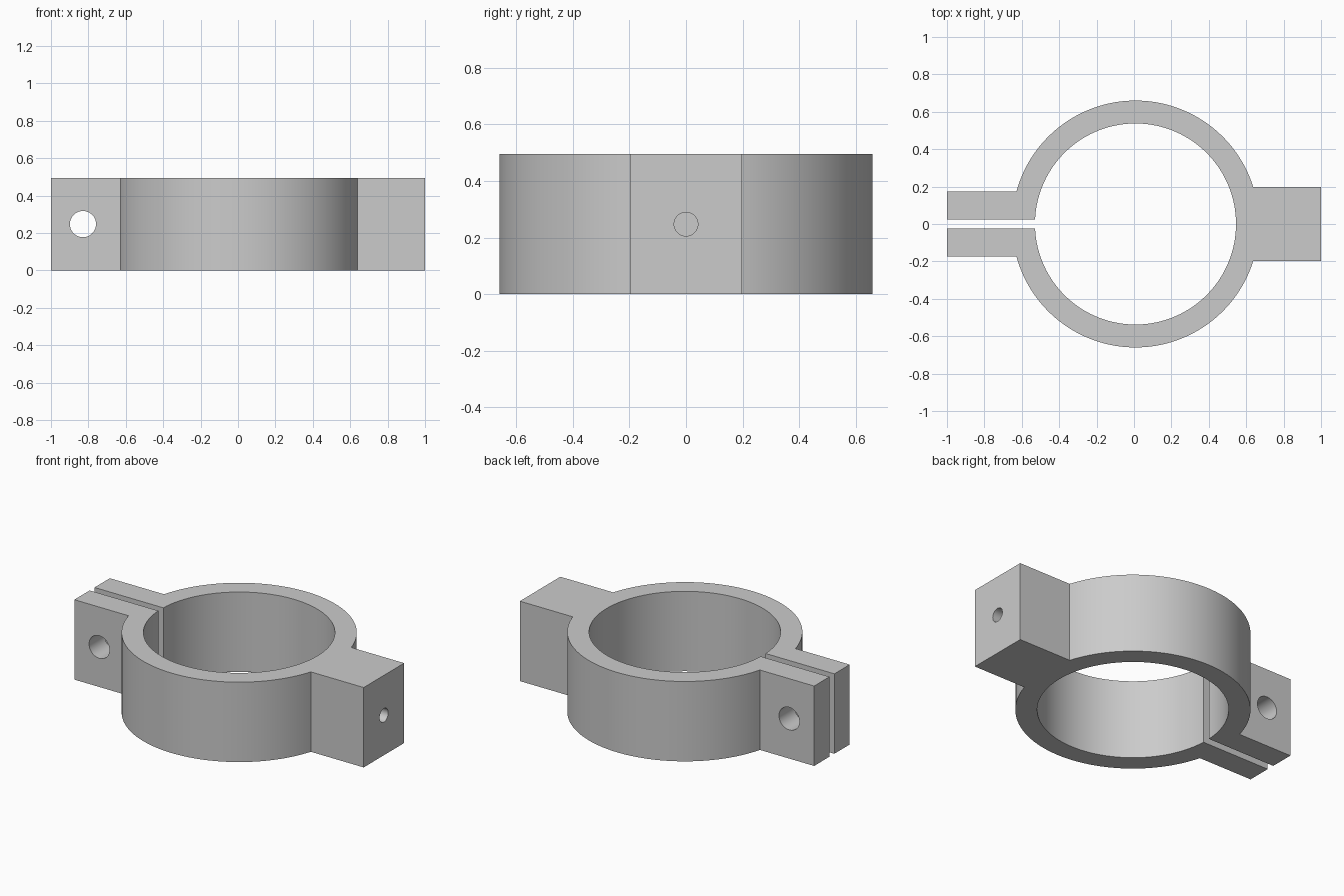
import bpy, bmesh, math

if "Cube" in bpy.data.objects:
    bpy.data.objects.remove(bpy.data.objects["Cube"])

CX = 0.008               # ring centre in x
R_OUT, R_IN = 0.66, 0.5375
HEIGHT = 0.495
GAP, EAR = 0.024, 0.174  # inner and outer half widths of the split ears
BLOCK = 0.198            # half width of the solid mounting block

grey = bpy.data.materials.new("grey metal")
grey.diffuse_color = (0.6, 0.6, 0.6, 1)
grey.use_nodes = True
grey.node_tree.nodes["Principled BSDF"].inputs["Base Color"].default_value = grey.diffuse_color


def arc(r, start, end, steps):
    return [(CX + r * math.cos(start + (end - start) * i / steps),
             r * math.sin(start + (end - start) * i / steps)) for i in range(steps + 1)]


def drill(target, radius, depth, location, rotation):
    """Cut a round hole into the target."""
    bpy.ops.mesh.primitive_cylinder_add(vertices=48, radius=radius, depth=depth,
                                        location=location, rotation=rotation)
    cutter = bpy.context.object
    cutter.name = "hole_cutter"
    cutter.hide_render = True
    mod = target.modifiers.new("hole", 'BOOLEAN')
    mod.operation = 'DIFFERENCE'
    mod.solver = 'EXACT'
    mod.object = cutter
    bpy.context.view_layer.objects.active = target
    bpy.ops.object.modifier_apply(modifier=mod.name)
    bpy.data.objects.remove(cutter, do_unlink=True)


# Half outline: block edge, outer arc, ear, inner arc; mirrored for the other half
outer = arc(R_OUT, math.asin(BLOCK / R_OUT), math.pi - math.asin(EAR / R_OUT), 56)
inner = arc(R_IN, math.pi - math.asin(GAP / R_IN), 0, 64)
half = [(1, BLOCK)] + outer + [(-1, EAR), (-1, GAP)] + inner
outline = half + [(x, -y) for x, y in reversed(half[:-1])]

# Clamp body
bm = bmesh.new()
face = bm.faces.new([bm.verts.new((x, y, 0)) for x, y in outline])
top = bmesh.ops.extrude_face_region(bm, geom=[face])["geom"]
bmesh.ops.translate(bm, vec=(0, 0, HEIGHT),
                    verts=[v for v in top if isinstance(v, bmesh.types.BMVert)])
bmesh.ops.recalc_face_normals(bm, faces=bm.faces)
mesh = bpy.data.meshes.new("split_ring_clamp")
bm.to_mesh(mesh)
bm.free()
mesh.materials.append(grey)
clamp = bpy.data.objects.new("split_ring_clamp", mesh)
bpy.context.collection.objects.link(clamp)

# Bolt hole through both ears, blind hole in the end of the block
drill(clamp, 0.07, 1.0, (-0.829, 0, HEIGHT / 2), (math.pi / 2, 0, 0))
drill(clamp, 0.042, 0.6, (1.0, 0, HEIGHT / 2), (0, math.pi / 2, 0))

# Smooth the round walls and keep the corners sharp
bpy.ops.object.select_all(action='DESELECT')
clamp.select_set(True)
bpy.context.view_layer.objects.active = clamp
bpy.ops.object.shade_smooth_by_angle(angle=math.radians(30))
